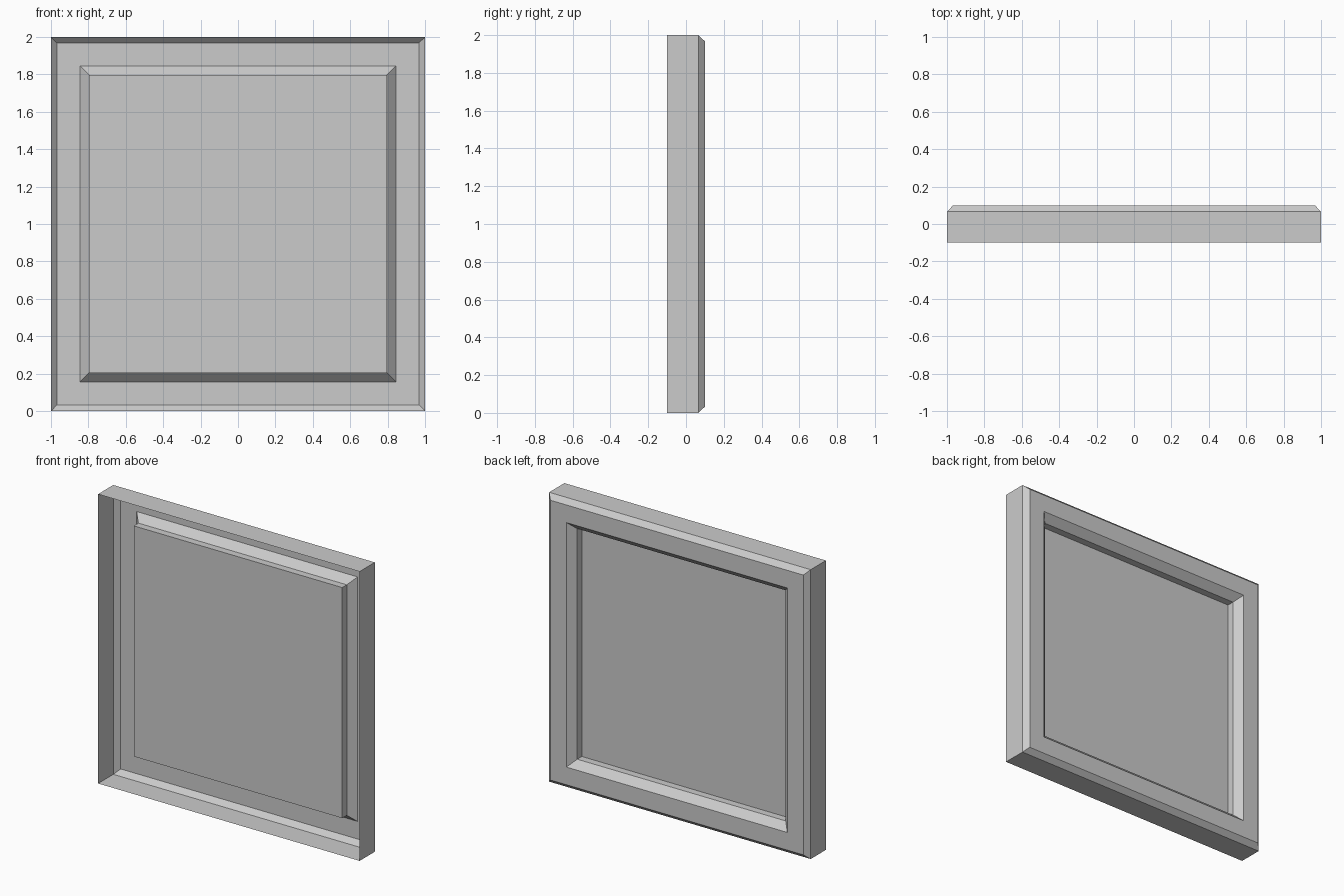
import bpy, bmesh

if "Cube" in bpy.data.objects:
    bpy.data.objects.remove(bpy.data.objects["Cube"])

# Profile from the open front rim to the recessed panel: (half size, y)
PROFILE = [(1.0, -0.10), (1.0, 0.066), (0.967, 0.10),
           (0.845, 0.10), (0.797, 0.05), (0.797, 0.0)]
CORNERS = [(-1, -1), (1, -1), (1, 1), (-1, 1)]

bm = bmesh.new()

# Square loops, one per profile point
loops = [[bm.verts.new((sx * h, y, 1 + sz * h)) for sx, sz in CORNERS]
         for h, y in PROFILE]

# Chamfered outer border, flat ring and sloped inner step
for a, b in zip(loops, loops[1:]):
    for i in range(4):
        j = (i + 1) % 4
        bm.faces.new((a[i], b[i], b[j], a[j]))

# Recessed centre panel, facing the back
bm.faces.new(list(reversed(loops[-1])))

mesh = bpy.data.meshes.new("framed_panel")
bm.to_mesh(mesh)
bm.free()
panel = bpy.data.objects.new("framed_panel", mesh)
bpy.context.collection.objects.link(panel)
